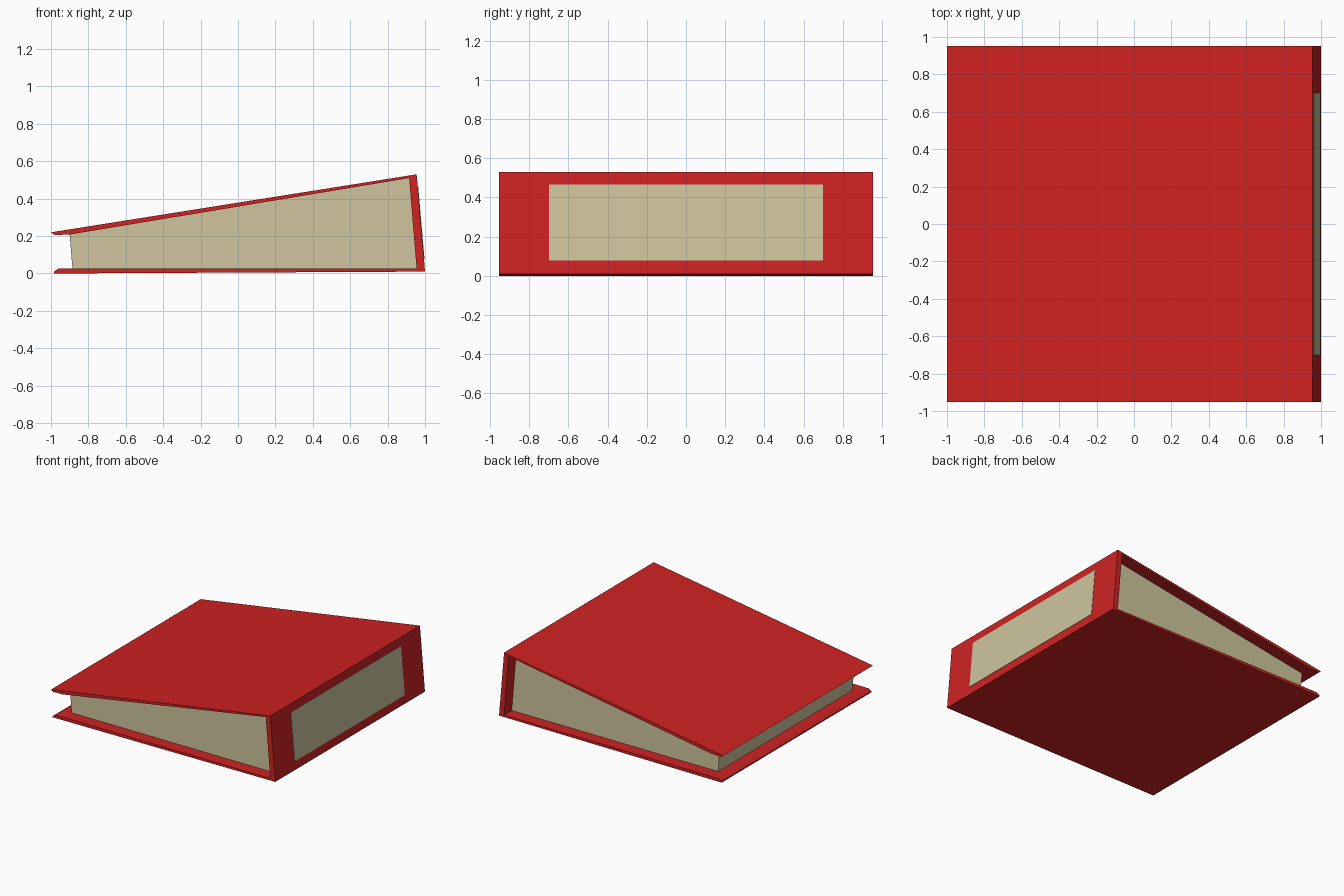
import bpy
import bmesh
from mathutils import Vector

cube = bpy.data.objects.get("Cube")
if cube:
    bpy.data.objects.remove(cube, do_unlink=True)


def make_material(name, color):
    mat = bpy.data.materials.new(name)
    mat.use_nodes = True
    mat.diffuse_color = color
    mat.node_tree.nodes["Principled BSDF"].inputs["Base Color"].default_value = color
    return mat


def prism(name, profile, half_depth, mat):
    """Extrude an x-z profile symmetrically along y."""
    bm = bmesh.new()
    face = bm.faces.new([bm.verts.new((x, -half_depth, z)) for x, z in profile])
    new = bmesh.ops.extrude_face_region(bm, geom=[face])["geom"]
    bmesh.ops.translate(bm, vec=(0, 2 * half_depth, 0),
                        verts=[g for g in new if isinstance(g, bmesh.types.BMVert)])
    bmesh.ops.recalc_face_normals(bm, faces=bm.faces)
    mesh = bpy.data.meshes.new(name)
    bm.to_mesh(mesh)
    bm.free()
    mesh.materials.append(mat)
    obj = bpy.data.objects.new(name, mesh)
    bpy.context.collection.objects.link(obj)
    return obj


red = make_material("cover red", (0.62, 0.016, 0.016, 1))
cream = make_material("paper cream", (0.62, 0.56, 0.34, 1))

COVER_HALF = 0.953
PAGES_HALF = 0.855
LABEL_HALF = 0.70

# Corners shared by the covers and the spine
spine_top, spine_bottom = Vector((0.955, 0.53)), Vector((1.0, 0.01))
inner_top, inner_bottom = Vector((0.915, 0.51)), Vector((0.955, 0.026))

# Covers with bevelled free edges, and the leaning spine
prism("bottom_cover", [(-0.985, 0), spine_bottom, inner_bottom,
                       (-0.96, 0.026), (-0.985, 0.01)], COVER_HALF, red)
prism("top_cover", [(-1, 0.22), (-0.98, 0.206), (-0.9, 0.208),
                    inner_top, spine_top], COVER_HALF, red)
prism("spine", [spine_bottom, spine_top, inner_top, inner_bottom], COVER_HALF, red)

# Wedge-shaped block of pages
prism("pages", [(-0.885, 0.026), inner_bottom, inner_top, (-0.9, 0.208)],
      PAGES_HALF, cream)

# Thin label lying on the outside of the spine
low = spine_bottom.lerp(spine_top, 0.13)
high = spine_bottom.lerp(spine_top, 0.875)
thickness = Vector((0.003, 0))
prism("spine_label", [low, low + thickness, high + thickness, high],
      LABEL_HALF, cream)
